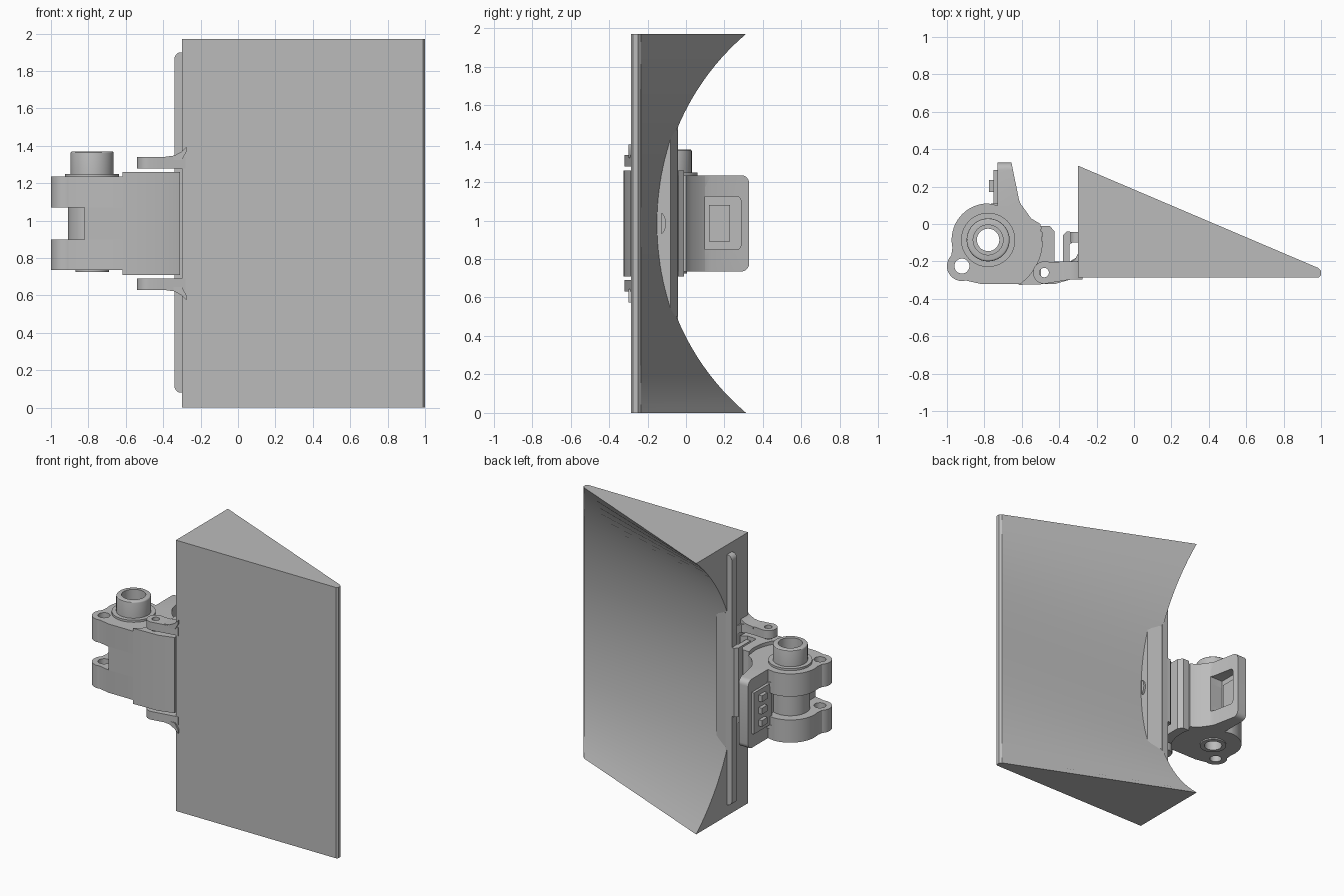
import bpy, bmesh, math
from mathutils import Vector

if "Cube" in bpy.data.objects:
    bpy.data.objects.remove(bpy.data.objects["Cube"], do_unlink=True)

grey = bpy.data.materials.new("plain grey")
grey.use_nodes = True
colour = (0.5, 0.5, 0.5, 1)
grey.diffuse_color = colour
grey.node_tree.nodes["Principled BSDF"].inputs["Base Color"].default_value = colour

HUB = (-0.78, -0.085)
LUG = (-0.92, -0.225)
PIN = (-0.48, -0.26)
MID = 0.985


def finish(name, bm):
    bmesh.ops.recalc_face_normals(bm, faces=bm.faces[:])
    mesh = bpy.data.meshes.new(name)
    bm.to_mesh(mesh)
    bm.free()
    mesh.materials.append(grey)
    obj = bpy.data.objects.new(name, mesh)
    bpy.context.collection.objects.link(obj)
    return obj


def loft(name, rings):
    """Skin matching closed sections and cap both ends."""
    bm = bmesh.new()
    rows = [[bm.verts.new(p) for p in ring] for ring in rings]
    n = len(rows[0])
    for a, b in zip(rows, rows[1:]):
        for i in range(n):
            j = (i + 1) % n
            bm.faces.new((a[i], a[j], b[j], b[i]))
    bm.faces.new(rows[0])
    bm.faces.new(rows[-1])
    return finish(name, bm)


def prism(name, pts, z0, z1):
    return loft(name, [[(x, y, z) for x, y in pts] for z in (z0, z1)])


def box(name, x0, x1, y0, y1, z0, z1):
    return prism(name, [(x0, y0), (x1, y0), (x1, y1), (x0, y1)], z0, z1)


def arc(c, r, a0, a1, n=16):
    angles = [math.radians(a0 + (a1 - a0) * i / n) for i in range(n + 1)]
    return [(c[0] + r * math.cos(a), c[1] + r * math.sin(a)) for a in angles]


def disc(name, c, r, z0, z1):
    return prism(name, arc(c, r, 0, 360, 40)[:-1], z0, z1)


def bevel(obj, rule, width, segments=5):
    bm = bmesh.new()
    bm.from_mesh(obj.data)
    edges = [e for e in bm.edges if rule(e.verts[0].co, e.verts[1].co)]
    bmesh.ops.bevel(bm, geom=edges, offset=width, segments=segments,
                    profile=0.5, affect='EDGES')
    bm.to_mesh(obj.data)
    bm.free()


def cut(obj, cutter):
    mod = obj.modifiers.new("cut", 'BOOLEAN')
    mod.operation = 'DIFFERENCE'
    mod.solver = 'EXACT'
    mod.object = cutter
    bpy.context.view_layer.objects.active = obj
    bpy.ops.object.modifier_apply(modifier=mod.name)
    bpy.data.objects.remove(cutter, do_unlink=True)


def drill(obj, c, r, z0=-1, z1=3):
    cut(obj, disc("drill", c, r, z0, z1))


# Wedge block with a scooped back that flattens out at the thin edge
height, half, sag = 1.97, 0.985, 0.455
radius = (half ** 2 + sag ** 2) / (2 * sag)
sections = []
for i in range(49):
    z = height * i / 48
    back = -0.143 + radius - math.sqrt(radius ** 2 - (z - half) ** 2)
    sections.append([(x, y, z) for x, y in
                     ((-0.3, -0.285), (0.99, -0.285), (1, -0.275),
                      (1, -0.25), (0.985, -0.235), (-0.3, back))])
loft("wedge_block", sections)

# Raised pad in the scoop, its small bump and the side rib
prism("scoop_pad", [(-0.3, -0.2), (-0.19, -0.2), (-0.19, -0.08), (-0.3, -0.042)],
      MID - 0.485, MID + 0.485)
bump = [(y, z) for y, z in arc((-0.142, MID), 0.06, -70, 70, 12)]
loft("pad_bump", [[(x, y + 0.0, z) for y, z in
                   [(-0.14 + (p - -0.142) * 0.6, q) for p, q in bump]]
                  for x in (-0.2, -0.175)])
rib = box("side_rib", -0.34, -0.29, -0.1, -0.042, 0.08, 1.9)
bevel(rib, lambda a, b: a.x < -0.33 and b.x < -0.33 and abs(a.z - b.z) < 0.01, 0.035)

# Hook clip beside the wedge
prism("hook_clip", [(-0.38, -0.2), (-0.345, -0.2), (-0.345, -0.11), (-0.33, -0.1),
                    (-0.3, -0.1), (-0.3, -0.045), (-0.36, -0.04), (-0.38, -0.06)],
      MID - 0.25, MID + 0.25)

# Paired hinge arms with flared roots
arm_profile = (arc(PIN, 0.06, 90, 270) + [(-0.4, -0.307), (-0.28, -0.287),
               (-0.28, -0.16), (-0.3, -0.16), (-0.315, -0.19), (-0.35, -0.205),
               (-0.42, -0.205)])
for side, word in ((1, "upper"), (-1, "lower")):
    z0, z1 = sorted((MID + side * 0.295, MID + side * 0.355))
    arm = prism(word + "_hinge_arm", arm_profile, z0, z1)
    drill(arm, PIN, 0.025)
    flare = [(-0.4, 0.34), (-0.4, 0.355), (-0.34, 0.363), (-0.3, 0.385),
             (-0.275, 0.41), (-0.275, 0.385), (-0.3, 0.34)]
    loft(word + "_arm_flare", [[(x, y, MID + side * h) for x, h in flare]
                               for y in (-0.298, -0.2)])

# Front cover curling round the hub
cover = prism("front_cover",
              arc(HUB, 0.29, -56, 15) + [(-0.45, -0.01), (-0.425, -0.04),
              (-0.425, -0.2), (-0.35, -0.205), (-0.31, -0.18), (-0.31, -0.288),
              (-0.42, -0.32)], MID - 0.275, MID + 0.275)
drill(cover, PIN, 0.025)

# Two hub slabs with lugs
slab_profile = ([(-0.82, -0.32), (-0.5, -0.32), (-0.49, -0.1), (-0.5, 0),
                 (-0.55, 0.03), (-0.6, 0.1), (-0.73, 0.1)]
                + arc(HUB, 0.195, 90, 192, 20) + arc(LUG, 0.08, 135, 285))
for z0, z1, word in ((1.07, 1.235, "upper"), (0.735, 0.9, "lower")):
    slab = prism(word + "_hub_slab", slab_profile, z0, z1)
    drill(slab, LUG, 0.04)
    drill(slab, HUB, 0.06)

# Core between the slabs
core = prism("core_block", [(-0.82, -0.32), (-0.5, -0.32), (-0.49, -0.1), (-0.5, 0),
                            (-0.55, 0.03), (-0.6, 0.1), (-0.73, 0.1),
                            (-0.73, -0.085), (-0.82, -0.16)], 0.9, 1.07)
drill(core, HUB, 0.06)
barrel = disc("hub_barrel", HUB, 0.13, 0.9, 1.07)
drill(barrel, HUB, 0.06)

# Hub collars above and below
for name, r, hole, z0, z1 in (("hub_flange", 0.145, 0.06, 1.23, 1.25),
                              ("hub_collar", 0.115, 0.08, 1.24, 1.37),
                              ("lower_collar", 0.09, 0.06, 0.725, 0.74)):
    ring = disc(name, HUB, r, z0, z1)
    if name == "hub_collar":
        bevel(ring, lambda a, b: a.z > 1.36 and b.z > 1.36, 0.01, 3)
    drill(ring, HUB, hole)

# Back panel with rounded corners and a window recess
panel = prism("back_panel", [(-0.73, 0.06), (-0.55, 0.03), (-0.59, 0.07), (-0.615, 0.13),
                             (-0.655, 0.328), (-0.73, 0.328)], 0.735, 1.235)
bevel(panel, lambda a, b: min(a.y, b.y) > 0.32 and abs(a.z - b.z) < 0.01, 0.04)
window = box("window", -0.705, -0.4, 0.065, 0.285, 0.85, 1.125)
bevel(window, lambda a, b: abs(a.x - b.x) > 0.1, 0.02, 3)
cut(panel, window)
box("window_plate", -0.71, -0.695, 0.12, 0.23, 0.89, 1.08)
for i in range(4):
    z = 0.9 + 0.055 * i
    box("window_tooth", -0.71, -0.68, 0.06, 0.08, z, z + 0.03)

# Small fittings on the outer face of the panel
box("fitting_plate", -0.75, -0.725, 0.08, 0.29, 0.84, 1.14)
for z in (0.88, 0.97, 1.06):
    box("fitting_button", -0.775, -0.745, 0.17, 0.235, z, z + 0.045)
for z in (0.81, 1.12):
    box("fitting_clip", -0.765, -0.725, 0.08, 0.11, z, z + 0.03)

# Smooth curved walls, keep hard edges
bpy.ops.object.select_all(action='DESELECT')
for obj in bpy.context.scene.objects:
    if obj.type == 'MESH' and grey.name in obj.data.materials:
        obj.select_set(True)
        bpy.context.view_layer.objects.active = obj
bpy.ops.object.shade_smooth_by_angle(angle=math.radians(30))
